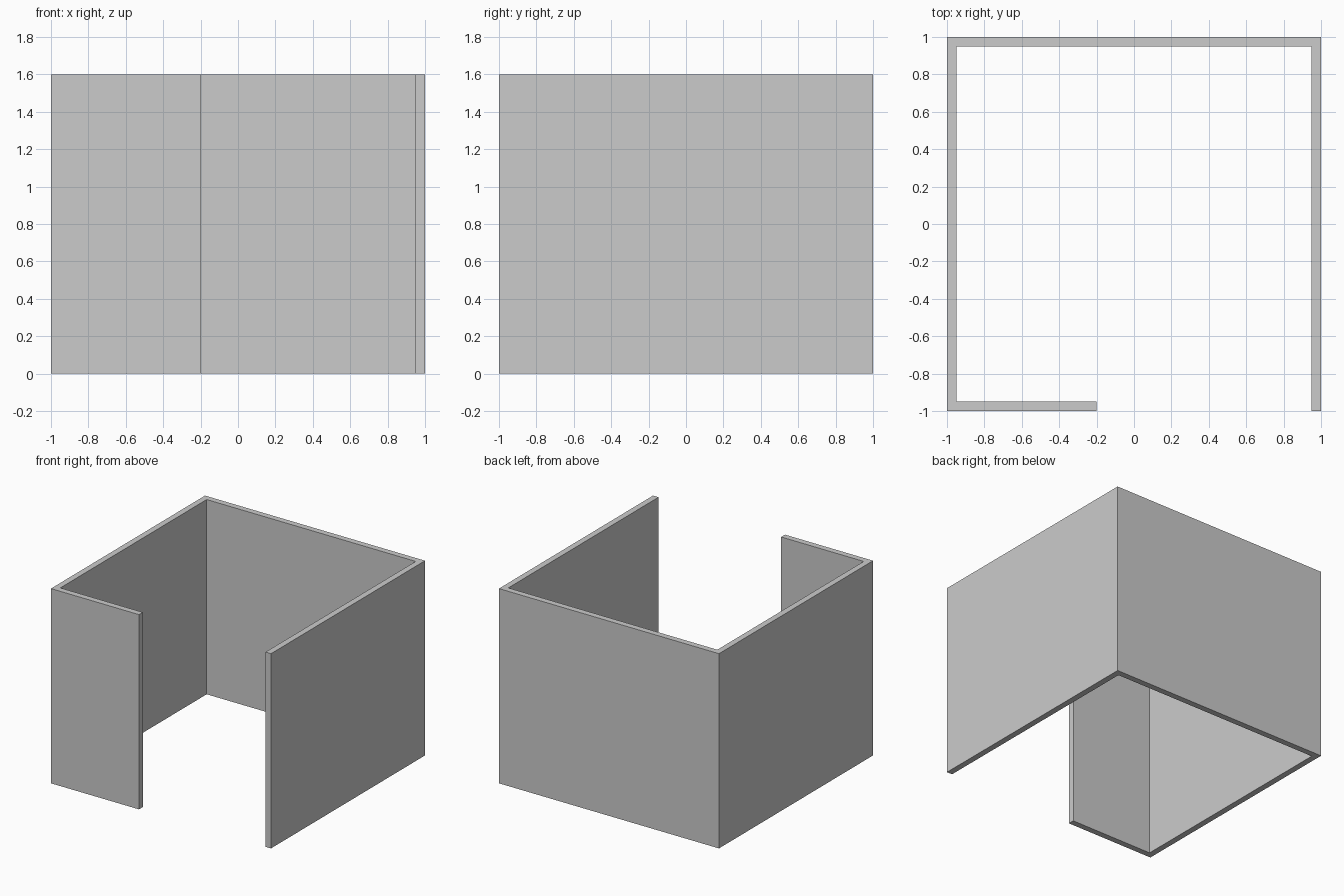
import bpy, bmesh

if "Cube" in bpy.data.objects:
    bpy.data.objects.remove(bpy.data.objects["Cube"])

HALF, T, HEIGHT, GAP_X = 1.0, 0.05, 1.6, -0.2
IN = HALF - T

# Floor plan of the continuous wall, open at the front right
plan = [(GAP_X, -HALF), (GAP_X, -IN), (-IN, -IN), (-IN, IN), (IN, IN),
        (IN, -HALF), (HALF, -HALF), (HALF, HALF), (-HALF, HALF), (-HALF, -HALF)]

# Extrude the plan upward into the room walls
bm = bmesh.new()
base = bm.faces.new([bm.verts.new((x, y, 0)) for x, y in plan])
result = bmesh.ops.extrude_face_region(bm, geom=[base], use_keep_orig=True)
top = [g for g in result["geom"] if isinstance(g, bmesh.types.BMVert)]
bmesh.ops.translate(bm, verts=top, vec=(0, 0, HEIGHT))
bmesh.ops.recalc_face_normals(bm, faces=bm.faces)

mesh = bpy.data.meshes.new("room_walls")
bm.to_mesh(mesh)
bm.free()
bpy.context.collection.objects.link(bpy.data.objects.new("room_walls", mesh))
